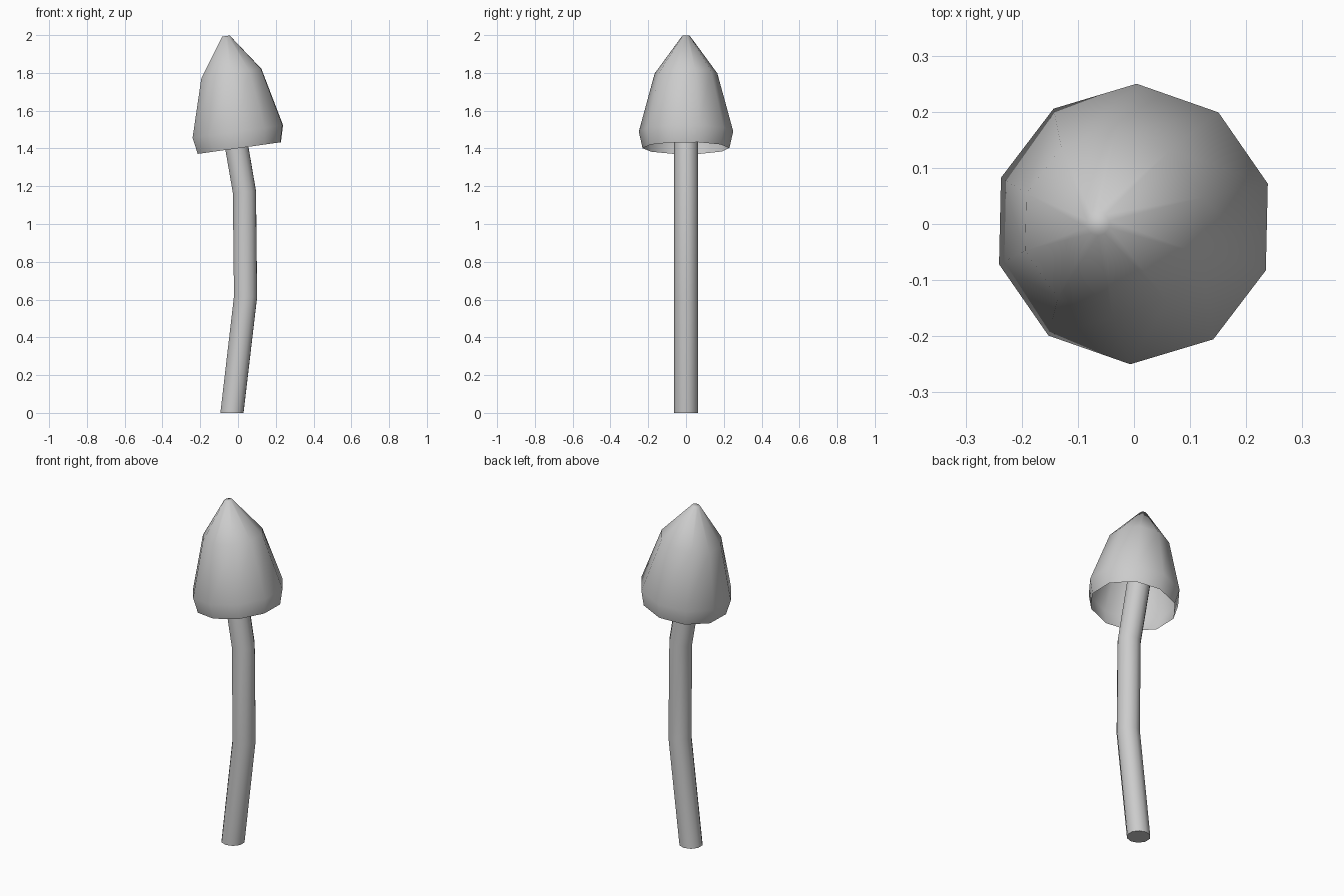
import bpy, bmesh, math

if "Cube" in bpy.data.objects:
    bpy.data.objects.remove(bpy.data.objects["Cube"])

SIDES = 10
TURN = math.radians(-1.3)


def loft(name, rings, close_bottom, close_top):
    """Skin a stack of rings given as (centre x, centre z, radius, slope along x)."""
    bm = bmesh.new()
    loops = []
    for cx, cz, r, slope in rings:
        loop = []
        for i in range(SIDES):
            a = math.pi / 2 + TURN + 2 * math.pi * i / SIDES
            dx, dy = r * math.cos(a), r * math.sin(a)
            loop.append(bm.verts.new((cx + dx, dy, cz + dx * slope)))
        loops.append(loop)
    for lo, hi in zip(loops, loops[1:]):
        for i in range(SIDES):
            j = (i + 1) % SIDES
            bm.faces.new((lo[i], lo[j], hi[j], hi[i]))
    if close_bottom:
        bm.faces.new(loops[0][::-1])
    if close_top:
        bm.faces.new(loops[-1])
    me = bpy.data.meshes.new(name)
    bm.to_mesh(me)
    bm.free()
    ob = bpy.data.objects.new(name, me)
    bpy.context.collection.objects.link(ob)
    bpy.ops.object.select_all(action='DESELECT')
    ob.select_set(True)
    bpy.context.view_layer.objects.active = ob
    bpy.ops.object.shade_smooth_by_angle(angle=math.radians(60))
    return ob


# Bent stem, running up inside the cap
loft("stem", [
    (-0.032, 0.0, 0.064, 0.0),
    (0.04, 0.615, 0.064, -0.04),
    (0.034, 1.17, 0.064, 0.08),
    (-0.04, 1.6, 0.064, 0.14),
], True, True)

# Tilted bell-shaped cap, open underneath
loft("cap", [
    (0.007, 1.402, 0.23, 0.14),
    (-0.001, 1.49, 0.25, 0.14),
    (-0.035, 1.797, 0.166, 0.155),
    (-0.064, 1.995, 0.021, 0.15),
], False, True)
